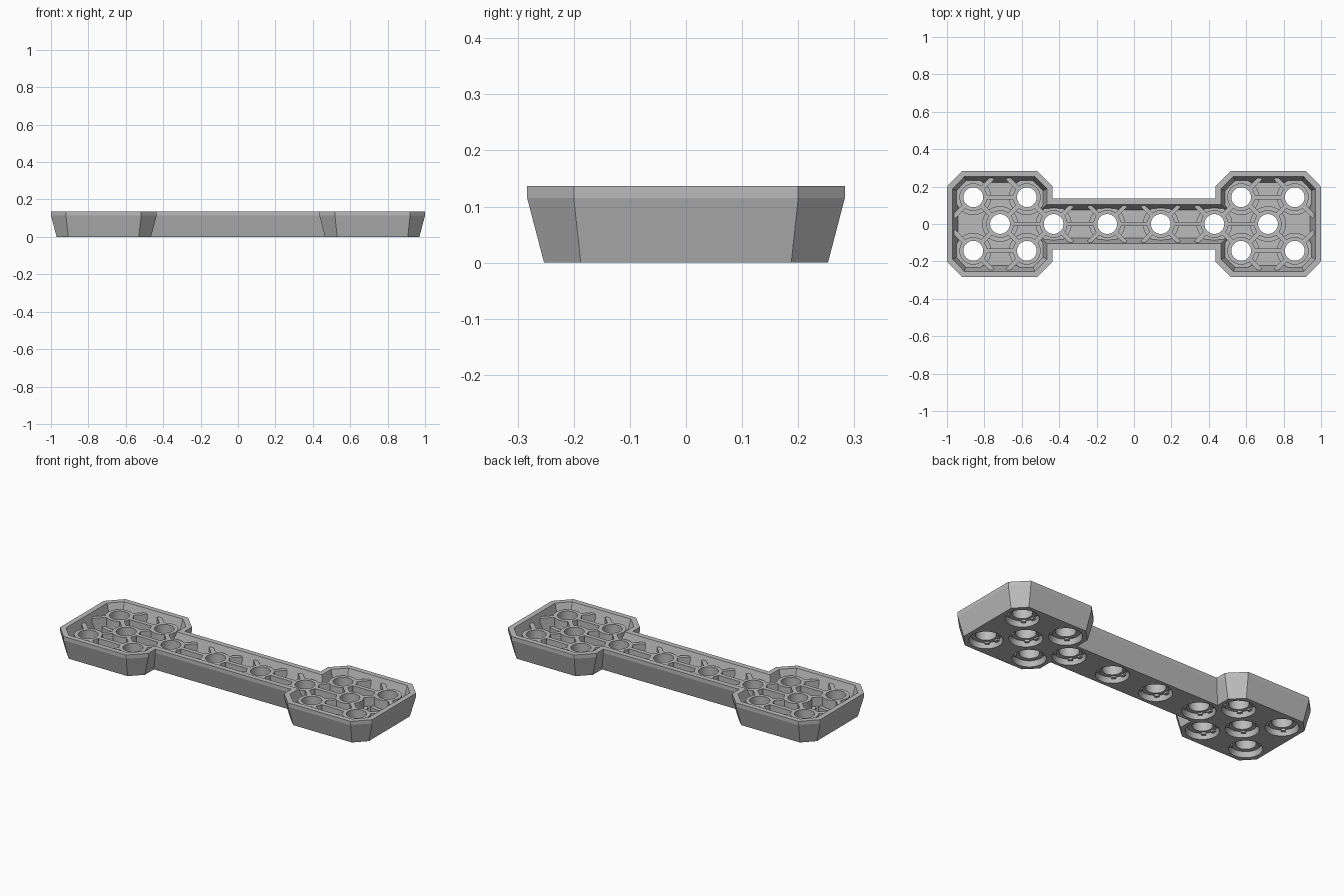
import bpy, bmesh, math
from mathutils import Vector

if "Cube" in bpy.data.objects:
    bpy.data.objects.remove(bpy.data.objects["Cube"])

H, FLOOR, RIB_TOP = 0.137, 0.03, 0.112
P = 0.2865                      # hole pitch
T = math.tan(math.radians(22.5))

grey = bpy.data.materials.new("light grey plastic")
grey.diffuse_color = (0.5, 0.5, 0.5, 1)
grey.use_nodes = True
grey.node_tree.nodes["Principled BSDF"].inputs["Base Color"].default_value = grey.diffuse_color


def make(name, bm, smooth=False):
    bmesh.ops.recalc_face_normals(bm, faces=bm.faces)
    me = bpy.data.meshes.new(name)
    bm.to_mesh(me)
    bm.free()
    me.materials.append(grey)
    ob = bpy.data.objects.new(name, me)
    bpy.context.collection.objects.link(ob)
    if smooth:
        for o in bpy.context.selected_objects:
            o.select_set(False)
        ob.select_set(True)
        bpy.context.view_layer.objects.active = ob
        bpy.ops.object.shade_smooth_by_angle(angle=math.radians(30))
    return ob


def outline(d):
    """Dumbbell outline moved inward by d, counter-clockwise."""
    c = d * T
    q = [(1 - d, 0.2 - c), (0.92 - c, 0.283 - d), (0.518 + c, 0.283 - d),
         (0.435 + d, 0.2 - c), (0.435 + d, 0.135 - d)]
    right_back = q
    left_back = [(-x, y) for x, y in reversed(q)]
    back = right_back + left_back
    return back + [(x, -y) for x, y in reversed(back)]


def loft(bm, rings, closed=False):
    loops = [[bm.verts.new(v) for v in r] for r in rings]
    pairs = list(zip(loops, loops[1:]))
    if closed:
        pairs.append((loops[-1], loops[0]))
    for a, b in pairs:
        n = len(a)
        for i in range(n):
            j = (i + 1) % n
            bm.faces.new((a[i], a[j], b[j], b[i]))
    return loops


def circle(x, y, r, z, n=32):
    return [(x + r * math.cos(2 * math.pi * i / n),
             y + r * math.sin(2 * math.pi * i / n), z) for i in range(n)]


# Hole centres: a row along the bar, four corners on each pad
holes = [((i - 2.5) * P, 0) for i in range(6)]
holes += [(s * k * P, t * P / 2) for s in (-1, 1) for k in (2, 3) for t in (-1, 1)]

# Hollow tray with sloping sides
bm = bmesh.new()
levels = [(0.03, 0), (0, 0.115), (0, H), (0.03, H), (0.06, FLOOR)]
loops = loft(bm, [[(x, y, z) for x, y in outline(d)] for d, z in levels])
bm.faces.new(loops[0])
bm.faces.new(loops[-1])
tray = make("tray", bm)

# Cutter for the openings in the tray floor
bm = bmesh.new()
for x, y in holes:
    lo = loft(bm, [circle(x, y, 0.087, -0.05), circle(x, y, 0.087, 0.08)])
    bm.faces.new(lo[0])
    bm.faces.new(lo[1])
cutter = make("hole_cutter", bm)
cutter.hide_render = True
cutter.hide_set(True)
mod = tray.modifiers.new("holes", "BOOLEAN")
mod.object = cutter
mod.solver = "EXACT"

# Stepped tubes, counterbored from below
bm = bmesh.new()
profile = [(0.087, 0.0), (0.078, 0.03), (0.053, 0.03), (0.053, RIB_TOP),
           (0.074, RIB_TOP), (0.074, 0.06), (0.096, 0.06), (0.096, 0.012)]
for x, y in holes:
    loft(bm, [circle(x, y, r, z) for r, z in profile], closed=True)
make("hole_tubes", bm, smooth=True)


# Ribs
def wall_distance(o, d):
    pts = [Vector(p) for p in outline(0.036)]
    best = 9
    for a, b in zip(pts, pts[1:] + pts[:1]):
        e, w = b - a, a - o
        den = d.x * e.y - d.y * e.x
        if abs(den) > 1e-6:
            t = (w.x * e.y - w.y * e.x) / den
            u = (w.x * d.y - w.y * d.x) / den
            if t > 0 and -1e-6 <= u <= 1 + 1e-6:
                best = min(best, t)
    return best


def rib(bm, o, d, length, width=0.024):
    side = Vector((-d.y, d.x)) * width / 2
    a, b = o + d * 0.065, o + d * length
    base = [a - side, b - side, b + side, a + side]
    lo = loft(bm, [[(p.x, p.y, z) for p in base] for z in (FLOOR - 0.01, RIB_TOP)])
    bm.faces.new(lo[0])
    bm.faces.new(lo[1])


centres = [Vector(h) for h in holes]
bm = bmesh.new()
for o in centres:
    # diagonals run to the next hole or to the wall
    for sx in (-1, 1):
        for sy in (-1, 1):
            d = Vector((sx, sy)).normalized()
            end = o + d * P * math.sqrt(0.5)
            if any((c - end).length < 0.01 for c in centres):
                if sx > 0:
                    rib(bm, o, d, P * math.sqrt(0.5) - 0.065)
            elif not (o.y * sy > 0 and (abs(o.x) - 2.5 * P) * sx * o.x > 0):
                rib(bm, o, d, wall_distance(o, d))
    # straight ribs along each row
    end = o + Vector((P, 0))
    if any((c - end).length < 0.01 for c in centres):
        rib(bm, o, Vector((1, 0)), P - 0.065)
make("ribs", bm)
